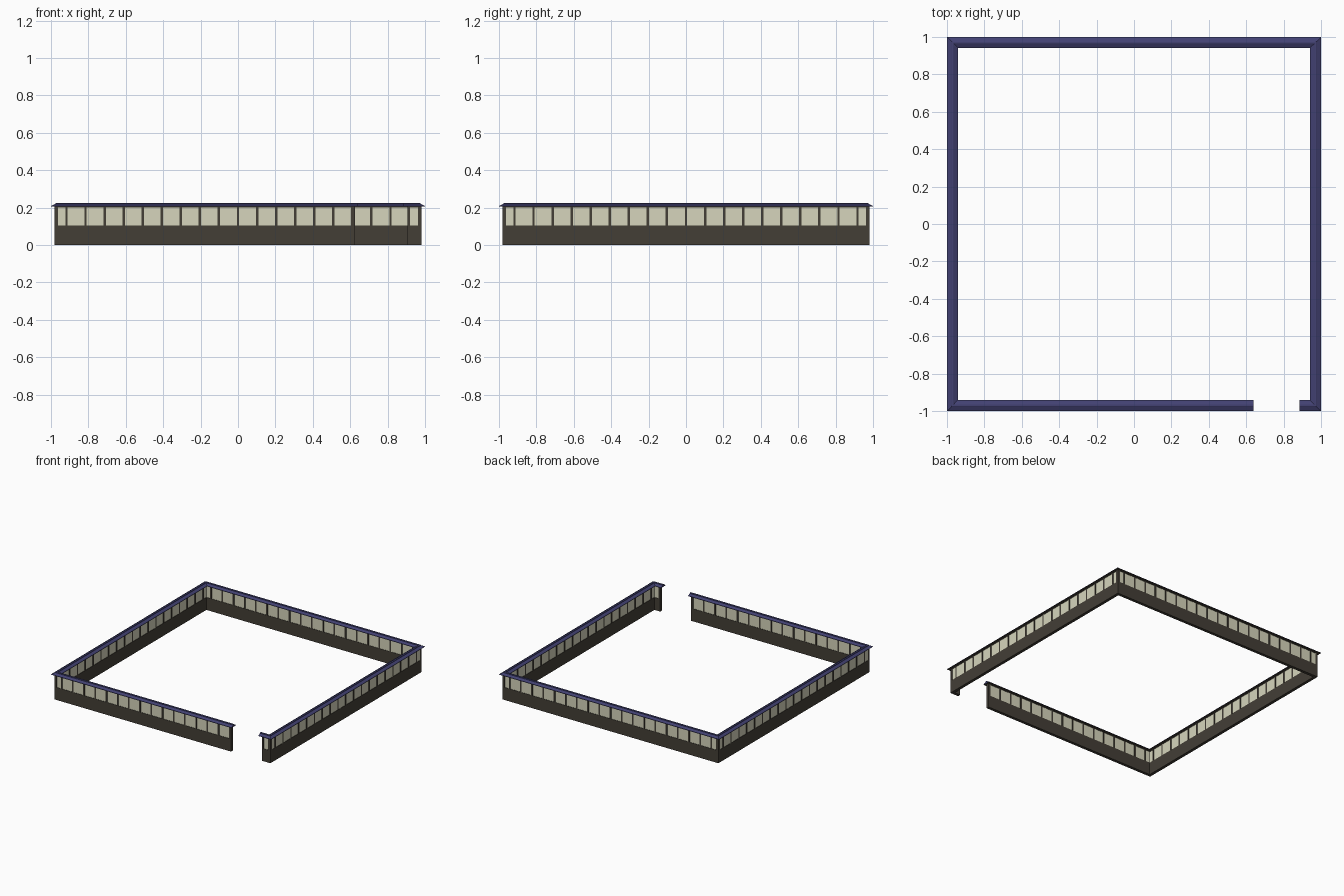
import bpy, bmesh
from mathutils import Vector

if "Cube" in bpy.data.objects:
    bpy.data.objects.remove(bpy.data.objects["Cube"])


def material(name, rgb):
    m = bpy.data.materials.new(name)
    lin = [((c / 255 + 0.055) / 1.055) ** 2.4 for c in rgb]
    m.diffuse_color = (*lin, 1)
    m.use_nodes = True
    m.node_tree.nodes["Principled BSDF"].inputs["Base Color"].default_value = m.diffuse_color
    return m


TIMBER = material("dark timber", (67, 62, 54))
PLASTER = material("cream plaster", (214, 213, 188))
TILE = material("navy tile", (66, 65, 114))

C = 0.97        # centre line of the wall
HALF = 0.012    # half wall thickness
PITCH = 0.1019  # post spacing
GAP = (0.625, 0.905)


def finish(name, bm, mats):
    bmesh.ops.recalc_face_normals(bm, faces=bm.faces)
    me = bpy.data.meshes.new(name)
    bm.to_mesh(me)
    bm.free()
    for m in mats:
        me.materials.append(m)
    ob = bpy.data.objects.new(name, me)
    bpy.context.collection.objects.link(ob)
    return ob


def sweep(name, profile, ends, mats):
    """Run an (outward, z) profile round the yard with mitred corners."""
    path = [Vector(p) for p in ((ends[0], -C), (-C, -C), (-C, C),
                                (C, C), (C, -C), (ends[1], -C))]
    normals = []
    for a, b in zip(path, path[1:]):
        d = (b - a).normalized()
        normals.append(Vector((-d.y, d.x)))
    bm = bmesh.new()
    rings = []
    for i, p in enumerate(path):
        if i in (0, len(path) - 1):
            n = normals[min(i, len(normals) - 1)]
        else:
            n = normals[i - 1] + normals[i]
        rings.append([bm.verts.new((*(p + n * o), z)) for o, z in profile])
    k = len(profile)
    for r, s in zip(rings, rings[1:]):
        for j in range(k):
            bm.faces.new((r[j], r[(j + 1) % k], s[(j + 1) % k], s[j]))
    bm.faces.new(rings[0])
    bm.faces.new(rings[-1])
    return finish(name, bm, mats)


def rect(half, z0, z1):
    return [(-half, z0), (half, z0), (half, z1), (-half, z1)]


# Timber base, plaster band and top rail
sweep("wall_base", rect(HALF, 0, 0.103), GAP, [TIMBER])
sweep("plaster_band", rect(HALF - 0.003, 0.103, 0.199), (0.62, 0.91), [PLASTER])
sweep("top_rail", rect(HALF, 0.199, 0.208), GAP, [TIMBER])

# Posts dividing the plaster into panels
bm = bmesh.new()


def box(x0, x1, y0, y1, z0=0.10, z1=0.205):
    geo = bmesh.ops.create_cube(bm, size=1)
    for v in geo["verts"]:
        v.co = ((x0 + x1) / 2 + v.co.x * (x1 - x0),
                (y0 + y1) / 2 + v.co.y * (y1 - y0),
                (z0 + z1) / 2 + v.co.z * (z1 - z0))


W = 0.0065
for i in range(-9, 10):
    t = i * PITCH
    box(t - W, t + W, C - HALF, C + HALF)
    for s in (-C, C):
        box(s - HALF, s + HALF, t - W, t + W)
    if t < 0.6:
        box(t - W, t + W, -C - HALF, -C + HALF)
# Gateway end posts and corner posts
box(0.605, GAP[0], -C - HALF, -C + HALF)
box(GAP[1], 0.92, -C - HALF, -C + HALF)
for sx in (-1, 1):
    for sy in (-1, 1):
        cx, cy = sx * 0.972, sy * 0.972
        box(cx - 0.01, cx + 0.01, cy - 0.01, cy + 0.01)
finish("posts", bm, [TIMBER])

# Tiled coping roof with a raised ridge and timber soffit
half_roof = [(0.03, 0.205), (0.03, 0.208), (0.007, 0.219),
             (0.007, 0.223), (0.004, 0.225)]
roof = half_roof + [(-o, z) for o, z in reversed(half_roof)]
ob = sweep("coping_roof", roof, (0.64, 0.885), [TILE, TIMBER])
for f in ob.data.polygons:
    f.material_index = 1 if f.normal.z < -0.5 else 0
